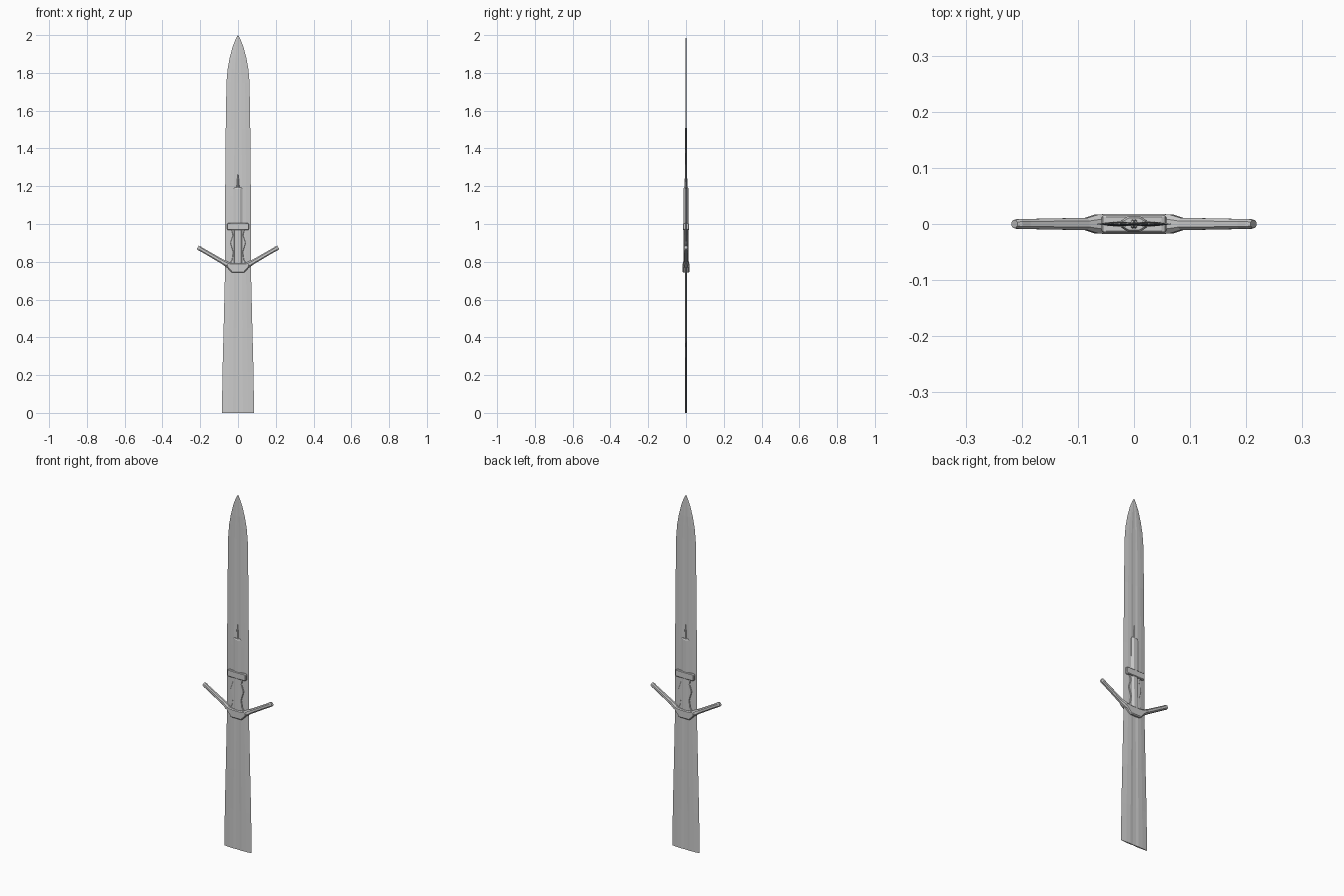
import bpy, bmesh, math


def loft(name, rings):
    """Skin closed rings of equal point count and cap both ends."""
    bm = bmesh.new()
    loops = [[bm.verts.new(p) for p in r] for r in rings]
    n = len(loops[0])
    for a, b in zip(loops, loops[1:]):
        for i in range(n):
            bm.faces.new((a[i], a[(i + 1) % n], b[(i + 1) % n], b[i]))
    bm.faces.new(loops[0][::-1])
    bm.faces.new(loops[-1])
    bmesh.ops.recalc_face_normals(bm, faces=bm.faces)
    me = bpy.data.meshes.new(name)
    bm.to_mesh(me)
    bm.free()
    ob = bpy.data.objects.new(name, me)
    bpy.context.collection.objects.link(ob)
    return ob


def plate(name, outline, depth, bevel=0.0):
    """Extrude an x-z outline symmetrically about y = 0."""
    ob = loft(name, [[(x, y, z) for x, z in outline] for y in (-depth, depth)])
    if bevel:
        m = ob.modifiers.new("bevel", 'BEVEL')
        m.width, m.segments = bevel, 1
    return ob


def oct_ring(hx, hy, z, c=0.45):
    pts = [(1, -c), (1, c), (c, 1), (-c, 1), (-1, c), (-1, -c), (-c, -1), (c, -1)]
    return [(x * hx, y * hy, z) for x, y in pts]


def mirror(ob):
    m = ob.modifiers.new("mirror", 'MIRROR')
    m.use_axis[0] = True
    m.use_clip = False


# Blade: fullered thin section, flaring to the bottom, pointed at the top
def blade_ring(w, t, z):
    half = [(1, 0), (0.62, 0.75), (0.3, 1), (0.12, 0.65)]
    back = half + [(-x, y) for x, y in half[::-1]]
    pts = back + [(x, -y) for x, y in back[::-1][1:-1]]
    return [(x * w, y * t, z) for x, y in pts]


stations = [(0.085, 0.004, 0), (0.082, 0.004, 0.22), (0.076, 0.005, 0.45),
            (0.069, 0.005, 0.74), (0.068, 0.005, 1.15), (0.065, 0.004, 1.5),
            (0.061, 0.003, 1.75), (0.055, 0.003, 1.82), (0.044, 0.003, 1.88),
            (0.028, 0.002, 1.94), (0.012, 0.0015, 1.98), (0.0006, 0.0005, 2.0)]
loft("blade", [blade_ring(*s) for s in stations])

# Guard centre block and swept arms
plate("guard_centre", [(-0.033, 0.742), (0.033, 0.742), (0.062, 0.775), (0.06, 0.797),
                       (0.03, 0.792), (-0.03, 0.792), (-0.06, 0.797), (-0.062, 0.775)],
      0.018, 0.005)


def arm_ring(x, z, h, d):
    # section tilted to follow the arm, chamfered
    nx, nz = -0.5, 0.866
    c = [(1, -.5), (1, .5), (.5, 1), (-.5, 1), (-1, .5), (-1, -.5), (-.5, -1), (.5, -1)]
    return [(x + nx * h * a, b * d, z + nz * h * a) for a, b in c]


arm = loft("guard_arm", [arm_ring(0.045, 0.779, 0.015, 0.017), arm_ring(0.066, 0.791, 0.014, 0.017),
                         arm_ring(0.085, 0.802, 0.012, 0.011), arm_ring(0.19, 0.863, 0.011, 0.009),
                         arm_ring(0.205, 0.872, 0.0125, 0.009), arm_ring(0.213, 0.877, 0.010, 0.007)])
mirror(arm)

# Octagonal grip rising from the guard
loft("grip", [oct_ring(0.022, 0.014, 0.78), oct_ring(0.021, 0.013, 0.98),
              oct_ring(0.023, 0.013, 1.0), oct_ring(0.023, 0.014, 1.185),
              oct_ring(0.019, 0.011, 1.192)])

# Waisted side ornaments below the collar
side = plate("grip_side_ornament", [(0.018, 0.785), (0.045, 0.79), (0.032, 0.81), (0.026, 0.85),
                                    (0.041, 0.90), (0.028, 0.94), (0.035, 0.972), (0.018, 0.972)],
             0.009, 0.002)
mirror(side)

# Cross collar
plate("collar", [(-0.054, 0.967), (0.054, 0.967), (0.058, 0.973), (0.058, 1.0),
                 (0.053, 1.006), (-0.053, 1.006), (-0.058, 1.0), (-0.058, 0.973)],
      0.016, 0.004)

# Stepped spike on the end of the grip
loft("spike", [oct_ring(0.007, 0.008, 1.185), oct_ring(0.006, 0.007, 1.24),
               oct_ring(0.003, 0.006, 1.243), oct_ring(0.001, 0.004, 1.268)])
